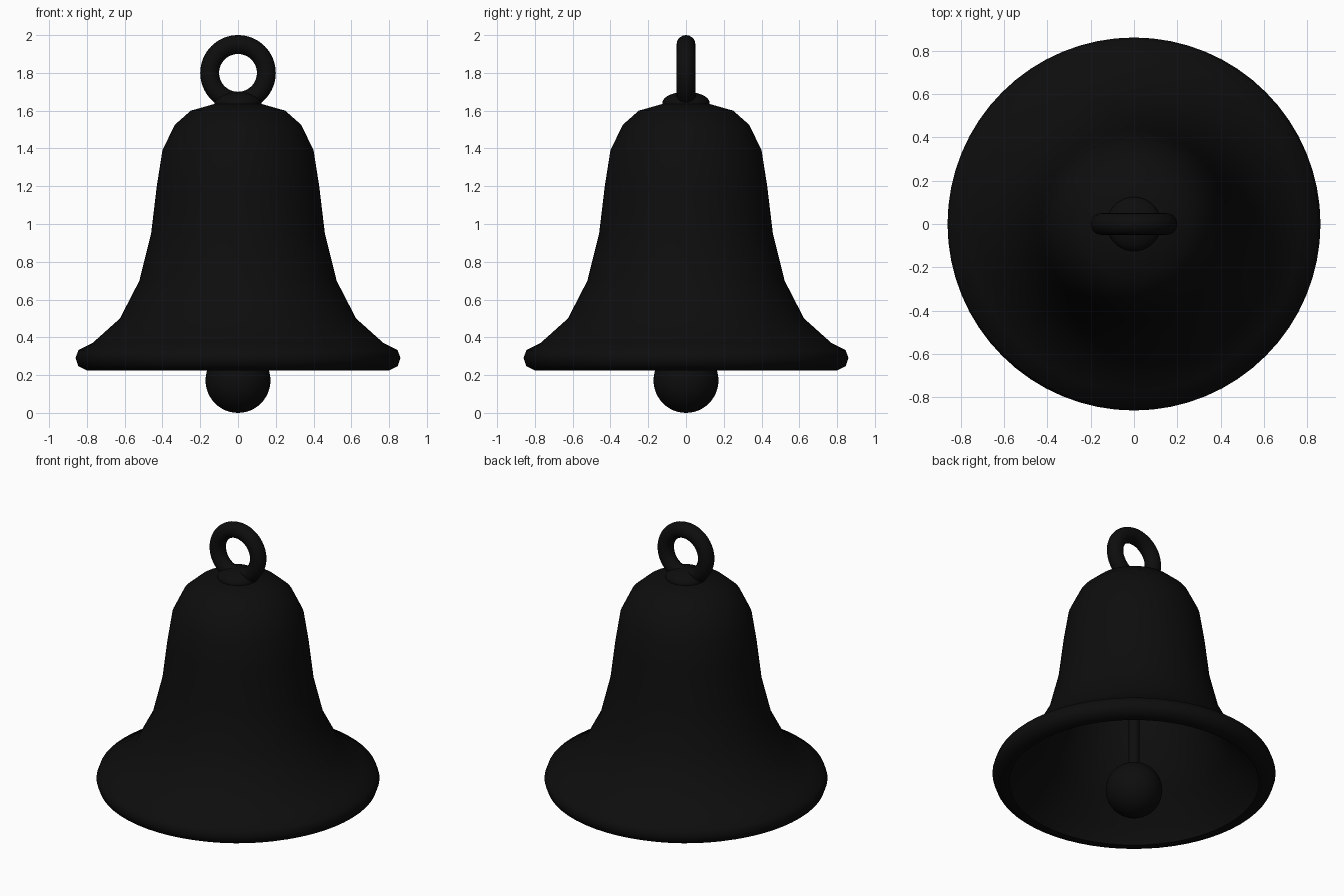
import bpy
import bmesh
from math import radians
from mathutils import Matrix

cube = bpy.data.objects.get("Cube")
if cube:
    bpy.data.objects.remove(cube, do_unlink=True)

black = bpy.data.materials.new("black metal")
black.use_nodes = True
colour = (0.004, 0.004, 0.004, 1)
black.diffuse_color = colour
black.node_tree.nodes["Principled BSDF"].inputs["Base Color"].default_value = colour


def finish(obj, name, angle=60):
    """Name, colour and smooth a part."""
    obj.name = name
    obj.data.materials.clear()
    obj.data.materials.append(black)
    bpy.ops.object.select_all(action="DESELECT")
    obj.select_set(True)
    bpy.context.view_layer.objects.active = obj
    bpy.ops.object.shade_smooth_by_angle(angle=radians(angle))
    return obj


def lathe(name, profile, steps=64):
    """Spin a radius/height profile around the z axis."""
    bm = bmesh.new()
    verts = [bm.verts.new((r, 0, z)) for r, z in profile]
    edges = [bm.edges.new(pair) for pair in zip(verts, verts[1:])]
    bmesh.ops.spin(bm, geom=verts + edges, axis=(0, 0, 1), cent=(0, 0, 0),
                   angle=radians(360), steps=steps)
    bmesh.ops.remove_doubles(bm, verts=bm.verts, dist=0.0005)
    bmesh.ops.recalc_face_normals(bm, faces=bm.faces)
    mesh = bpy.data.meshes.new(name)
    bm.to_mesh(mesh)
    bm.free()
    obj = bpy.data.objects.new(name, mesh)
    bpy.context.collection.objects.link(obj)
    return finish(obj, name)


def sphere(name, z, radius, height):
    bpy.ops.mesh.primitive_uv_sphere_add(segments=48, ring_count=24, radius=1)
    obj = bpy.context.object
    obj.data.transform(Matrix.Diagonal((radius, radius, height, 1)))
    obj.location.z = z
    return finish(obj, name)


# Hollow bell: outer wall, rounded lip, then inner wall back to the crown
outer = [(0, 1.645), (0.12, 1.637), (0.25, 1.6), (0.335, 1.525), (0.4, 1.39),
         (0.43, 1.2), (0.46, 0.95), (0.522, 0.7), (0.625, 0.5), (0.77, 0.37)]
lip = [(0.845, 0.333), (0.86, 0.29), (0.845, 0.247), (0.8, 0.225), (0.76, 0.225)]
inner = [(0.72, 0.32), (0.58, 0.46), (0.465, 0.68), (0.4, 0.94), (0.37, 1.2),
         (0.34, 1.37), (0.28, 1.49), (0.21, 1.55), (0, 1.585)]
lathe("bell_body", outer + lip + inner)

# Crown cap and hanging ring
sphere("crown_cap", 1.64, 0.125, 0.06)
bpy.ops.mesh.primitive_torus_add(major_radius=0.15, minor_radius=0.05,
                                 major_segments=64, minor_segments=20,
                                 location=(0, 0, 1.8), rotation=(radians(90), 0, 0))
finish(bpy.context.object, "hanging_ring")

# Clapper
bpy.ops.mesh.primitive_cylinder_add(vertices=24, radius=0.035, depth=1.36,
                                    location=(0, 0, 0.92))
finish(bpy.context.object, "clapper_rod", 40)
sphere("clapper_ball", 0.172, 0.172, 0.172)
